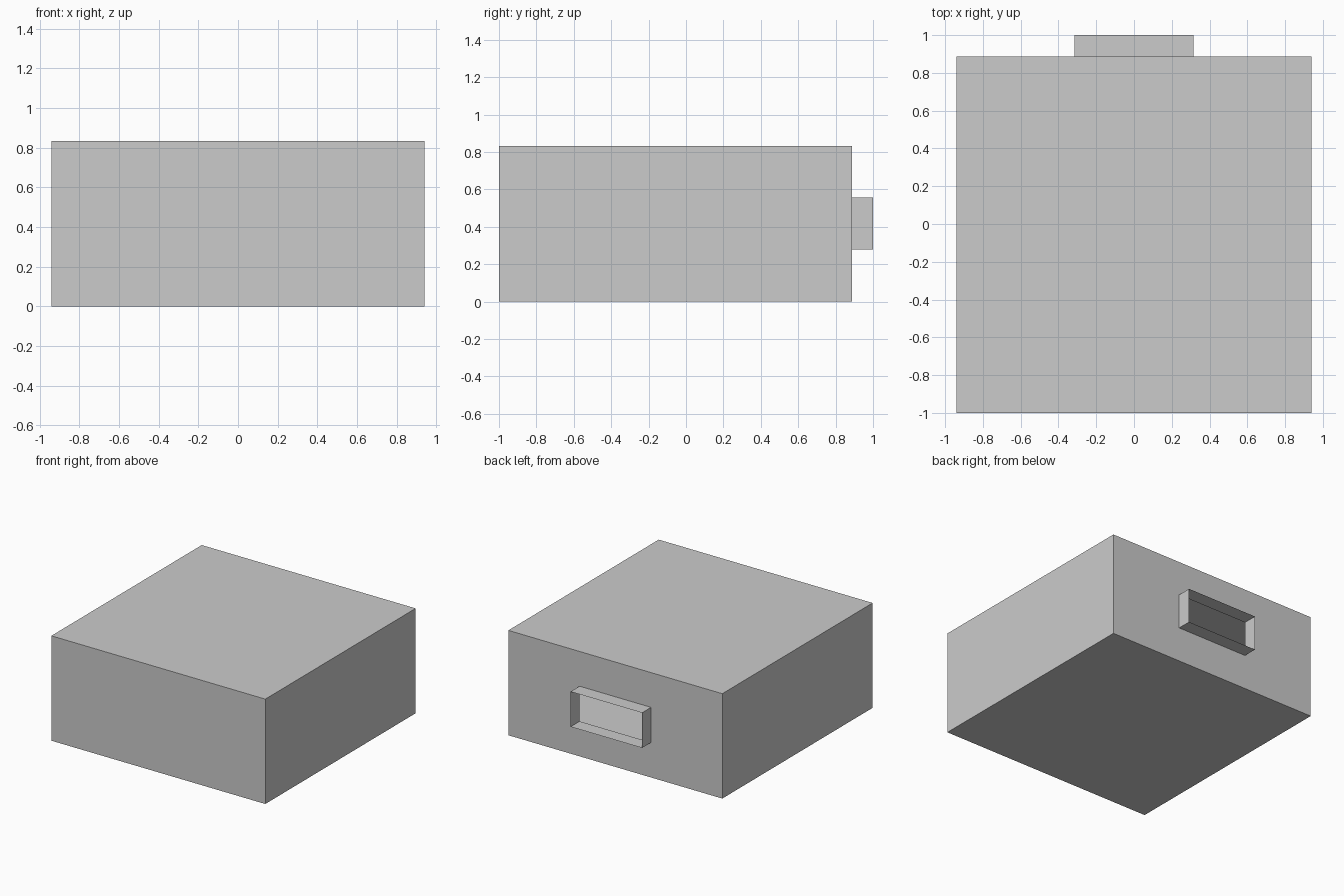
import bpy, bmesh
from mathutils import Matrix, Vector

if "Cube" in bpy.data.objects:
    bpy.data.objects.remove(bpy.data.objects["Cube"])

W, H = 0.94, 0.833           # half width, height
FRONT, BACK, RIM = -1.0, 0.887, 1.0
PORT_W, PORT_Z0, PORT_Z1 = 0.314, 0.278, 0.557

bm = bmesh.new()

# Hollow box shell
size = Vector((2 * W, BACK - FRONT, H))
centre = Vector((0, (FRONT + BACK) / 2, H / 2))
bmesh.ops.create_cube(bm, size=1, matrix=Matrix.Translation(centre) @ Matrix.Diagonal(size).to_4x4())

# Rectangular opening inset into the back wall
bm.normal_update()
back = max(bm.faces, key=lambda f: f.calc_center_median().y)
bmesh.ops.inset_region(bm, faces=[back], thickness=0.1)
for v in back.verts:
    v.co.x = PORT_W if v.co.x > 0 else -PORT_W
    v.co.z = PORT_Z1 if v.co.z > H / 2 else PORT_Z0

# Thin open collar pulled out of the opening
cap = bmesh.ops.extrude_discrete_faces(bm, faces=[back])["faces"][0]
for v in cap.verts:
    v.co.y = RIM
bmesh.ops.delete(bm, geom=[cap], context='FACES_ONLY')

mesh = bpy.data.meshes.new("box_with_collar")
bm.to_mesh(mesh)
bm.free()
bpy.context.collection.objects.link(bpy.data.objects.new("box_with_collar", mesh))
